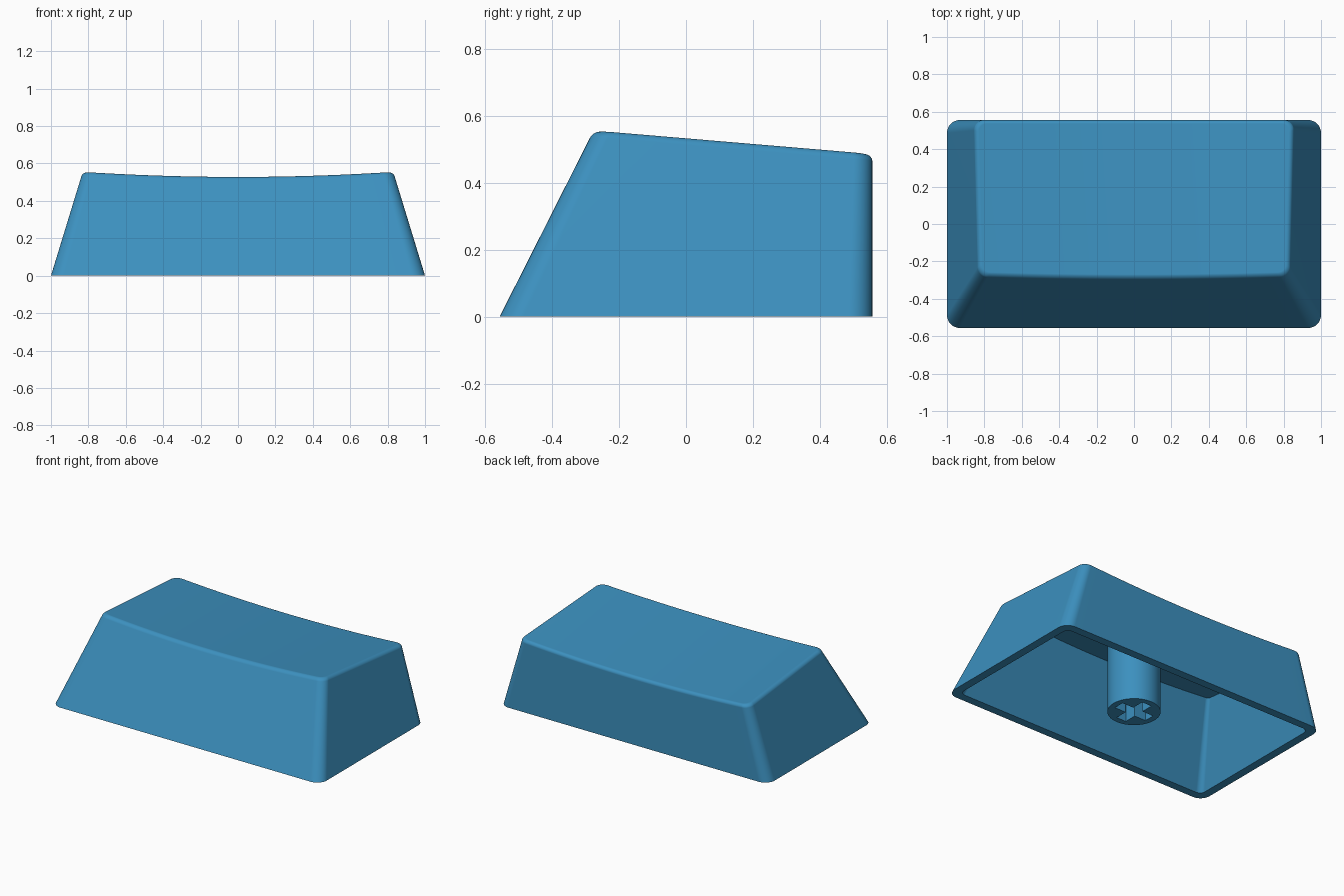
import bpy
import bmesh
import math

cube = bpy.data.objects.get("Cube")
if cube:
    bpy.data.objects.remove(cube, do_unlink=True)

# Single blue plastic
blue = bpy.data.materials.new("blue_plastic")
blue.use_nodes = True
colour = (0.045, 0.28, 0.52, 1.0)
blue.diffuse_color = colour
bsdf = next(n for n in blue.node_tree.nodes if n.type == 'BSDF_PRINCIPLED')
bsdf.inputs["Base Color"].default_value = colour

WALL, ROOF, FILLET = 0.055, 0.055, 0.02
ARC, SPAN = 8, 20          # corner segments, long edge segments


def top_z(x, y):
    """Key top: dished across x and sloping down to the back."""
    return 0.529 + 0.028 * (x / 0.83) ** 2 - 0.086 * (y + 0.28)


def outline(z, inset):
    """Rounded rectangle at height z; sides and front lean in, back is upright."""
    hx = 1.0 - 0.306 * z - inset
    y0, y1 = -0.556 + 0.505 * z + inset, 0.556 - inset
    r = max(0.07 - 0.03 * z - 0.6 * inset, 0.015)

    def arc(cx, cy, start):
        return [(cx + r * math.cos(a), cy + r * math.sin(a)) for a in
                (start + math.pi / 2 * k / ARC for k in range(ARC + 1))]

    def straight(xa, xb, y):
        return [(xa + (xb - xa) * k / SPAN, y) for k in range(1, SPAN)]

    cx = hx - r
    return (arc(-cx, y0 + r, math.pi) + straight(-cx, cx, y0)
            + arc(cx, y0 + r, 1.5 * math.pi) + arc(cx, y1 - r, 0)
            + straight(cx, -cx, y1) + arc(-cx, y1 - r, math.pi / 2))


COUNT = len(outline(0, 0))


def base_ring(inset):
    return [(x, y, 0) for x, y in outline(0, inset)]


def top_ring(inset, drop):
    """Ring whose points lie a fixed drop below the key top."""
    ring = []
    for i in range(COUNT):
        z = 0.5
        for _ in range(6):
            x, y = outline(z, inset)[i]
            z = top_z(x, y) - drop
        ring.append((x, y, z))
    return ring


def finish(bm, name, weighted=False):
    bmesh.ops.recalc_face_normals(bm, faces=bm.faces)
    mesh = bpy.data.meshes.new(name)
    bm.to_mesh(mesh)
    bm.free()
    mesh.materials.append(blue)
    obj = bpy.data.objects.new(name, mesh)
    bpy.context.collection.objects.link(obj)
    bpy.ops.object.select_all(action='DESELECT')
    obj.select_set(True)
    bpy.context.view_layer.objects.active = obj
    bpy.ops.object.shade_smooth_by_angle(angle=math.radians(35))
    if weighted:
        mod = obj.modifiers.new("even_shading", 'WEIGHTED_NORMAL')
        mod.keep_sharp = True
    return obj


def bridge(bm, a, b):
    n = len(a)
    for i in range(n):
        j = (i + 1) % n
        bm.faces.new((a[i], a[j], b[j], b[i]))


# Hollow cap: ceiling, inner wall, rim, outer wall, rounded edge, dished top
rings = [top_ring(WALL, ROOF), base_ring(WALL), base_ring(0)]
for k in range(7):
    a = math.pi / 2 * k / 6
    rings.append(top_ring(FILLET * (1 - math.cos(a)), FILLET * (1 - math.sin(a))))
bm = bmesh.new()
loops = [[bm.verts.new(p) for p in ring] for ring in rings]
for a, b in zip(loops, loops[1:]):
    bridge(bm, a, b)
for loop in (loops[0], loops[-1]):
    for i in range(COUNT // 2 - 1):
        bm.faces.new((loop[i], loop[i + 1], loop[COUNT - 2 - i], loop[COUNT - 1 - i]))
finish(bm, "key_shell", weighted=True)

# Round stem with a cross-shaped socket in its lower end
R, LONG, HALF, DEPTH, HEIGHT, Q = 0.16, 0.12, 0.036, 0.25, 0.47, 12
bm = bmesh.new()
circle = [(R * math.cos(math.pi / 2 * k / Q), R * math.sin(math.pi / 2 * k / Q))
          for k in range(4 * Q)]
cross = []
for q in range(4):
    c, s = (1, 0, -1, 0)[q], (0, 1, 0, -1)[q]
    for x, y in ((LONG, 0), (LONG, HALF), (HALF, HALF), (HALF, LONG)):
        cross.append((c * x - s * y, s * x + c * y))


def place(points, z):
    return [bm.verts.new((x, y, z)) for x, y in points]


low, high = place(circle, 0), place(circle, HEIGHT)
mouth, floor = place(cross, 0), place(cross, DEPTH)
bridge(bm, low, high)
bridge(bm, mouth, floor)
bm.faces.new(high)
bm.faces.new(floor)
for q in range(4):
    rim = [low[(q * Q + k) % (4 * Q)] for k in range(Q + 1)]
    edge = [mouth[(q * 4 + k) % 16] for k in range(5)]
    bm.faces.new(rim + edge[::-1])
finish(bm, "stem")
